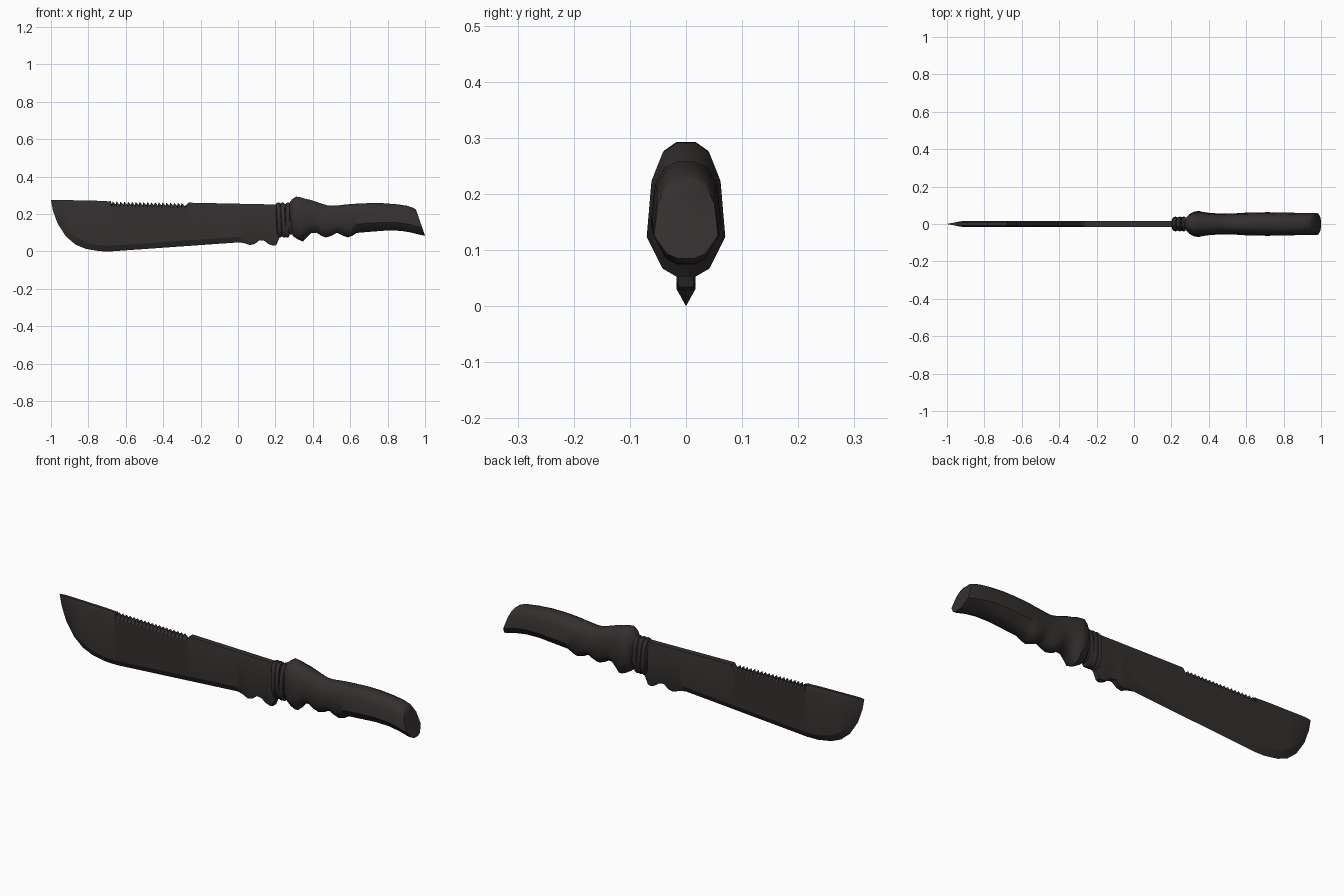
import bpy, bmesh, math

if "Cube" in bpy.data.objects:
    bpy.data.objects.remove(bpy.data.objects["Cube"])

steel = bpy.data.materials.new("charcoal_black")
steel.diffuse_color = (0.035, 0.029, 0.029, 1)
steel.use_nodes = True
steel.node_tree.nodes["Principled BSDF"].inputs["Base Color"].default_value = steel.diffuse_color


def lerp(table, x, k):
    """Read column k of a table sorted by its first column."""
    for a, b in zip(table, table[1:]):
        if x <= b[0]:
            f = (x - a[0]) / (b[0] - a[0])
            return a[k] + f * (b[k] - a[k])
    return table[-1][k]


def skin(name, rings, angle):
    """Join equal-sized rings of points into a closed, capped object."""
    bm = bmesh.new()
    loops = [[bm.verts.new(p) for p in r] for r in rings]
    n = len(loops[0])
    for a, b in zip(loops, loops[1:]):
        for i in range(n):
            j = (i + 1) % n
            bm.faces.new((a[i], a[j], b[j], b[i]))
    bm.faces.new(loops[0][::-1])
    bm.faces.new(loops[-1])
    bmesh.ops.remove_doubles(bm, verts=bm.verts, dist=0.0002)
    bmesh.ops.recalc_face_normals(bm, faces=bm.faces)
    me = bpy.data.meshes.new(name)
    bm.to_mesh(me)
    bm.free()
    me.materials.append(steel)
    ob = bpy.data.objects.new(name, me)
    bpy.context.collection.objects.link(ob)
    bpy.ops.object.select_all(action='DESELECT')
    ob.select_set(True)
    bpy.context.view_layer.objects.active = ob
    bpy.ops.object.shade_smooth_by_angle(angle=math.radians(angle))
    return ob


# egg-shaped half section: (width fraction, height fraction)
EGG = [(.25, 1), (.6, .93), (.88, .72), (1, .3), (.6, .06), (.25, 0)]


def egg_ring(xb, zb, xt, zt, w):
    half = [(xb + (xt - xb) * v, u * w, zb + (zt - zb) * v) for u, v in EGG]
    return half + [(x, -y, z) for x, y, z in reversed(half)]


# blade: x, lower edge z, height of the sharpened bevel
EDGE = [(-1, .274, .001), (-.99, .22, .03), (-.965, .15, .06), (-.92, .08, .05),
        (-.87, .037, .04), (-.815, .014, .034), (-.74, .001, .03), (-.68, 0, .03),
        (0, .048, .03), (.03, .045, .025), (.065, .034, .015), (.09, .04, .012),
        (.115, .06, .01), (.14, .057, .01), (.165, .038, .01), (.19, .03, .01),
        (.205, .034, .01), (.22, .07, .01), (.25, .1, .01)]
SAW_START, SAW_END, TEETH = -.69, -.28, 20


def spine(x):
    return .276 - .021 * (x + 1)


pitch = (SAW_END - SAW_START) / TEETH
columns = [(p[0], 0) for p in EDGE]
for i in range(TEETH):
    x = SAW_START + i * pitch
    columns += [(x, .002), (x + .75 * pitch, .018)]
columns += [(SAW_END, .016), (SAW_END + .015, 0)]

rings = []
for x, notch in sorted(columns):
    zb, b = lerp(EDGE, x, 1), lerp(EDGE, x, 2)
    t = .0165 * min(1, .03 + (x + 1) / .09)
    e = t * .8 * min(1, max(0, x / .06))
    top = spine(x) - notch
    saw = x <= SAW_END
    s = min(t, .007) if saw else t * .9
    shoulder = spine(x) - (.026 if saw else .004)
    mid = min(zb + b, zb + (spine(x) - zb) * .6)
    shoulder = max(shoulder, min(mid, spine(x)))
    half = [(e, zb), (t, mid), (t, shoulder), (s, top)]
    rings.append([(x, y, z) for y, z in half] + [(x, -y, z) for y, z in reversed(half)])
skin("blade", rings, 25)

# collar core and tilted cord wraps
skin("collar_core", [egg_ring(.205, .09, .205, .25, .026),
                     egg_ring(.30, .09, .30, .255, .032)], 40)
for i, (xb, xt) in enumerate([(.222, .214), (.246, .236), (.262, .266)]):
    skin("collar_wrap_%d" % (i + 1),
         [egg_ring(xb + d, .085 - g, xt + d, .25 + g, .03 + g * .8)
          for d, g in [(-.013, 0), (-.008, .009), (.004, .012), (.011, .008), (.013, 0)]], 40)

# handle: lower x, z, upper x, z, half width
HANDLE = [(.29, .09, .272, .255, .036), (.298, .078, .288, .278, .052),
          (.325, .062, .31, .293, .066), (.348, .053, .335, .289, .07),
          (.37, .078, .36, .281, .065), (.39, .098, .385, .276, .061),
          (.42, .1, .42, .265, .058), (.445, .084, .445, .256, .057),
          (.472, .074, .475, .247, .057), (.5, .084, .5, .244, .056),
          (.53, .1, .53, .245, .056), (.558, .085, .56, .249, .058),
          (.588, .075, .59, .252, .06), (.61, .083, .61, .254, .061),
          (.635, .099, .635, .255, .062), (.72, .106, .7, .258, .063),
          (.80, .112, .77, .258, .062), (.87, .11, .85, .252, .06),
          (.93, .1, .905, .244, .058), (.98, .087, .94, .232, .059),
          (1.0, .085, .952, .222, .057)]
skin("handle", [egg_ring(*h) for h in HANDLE], 40)
